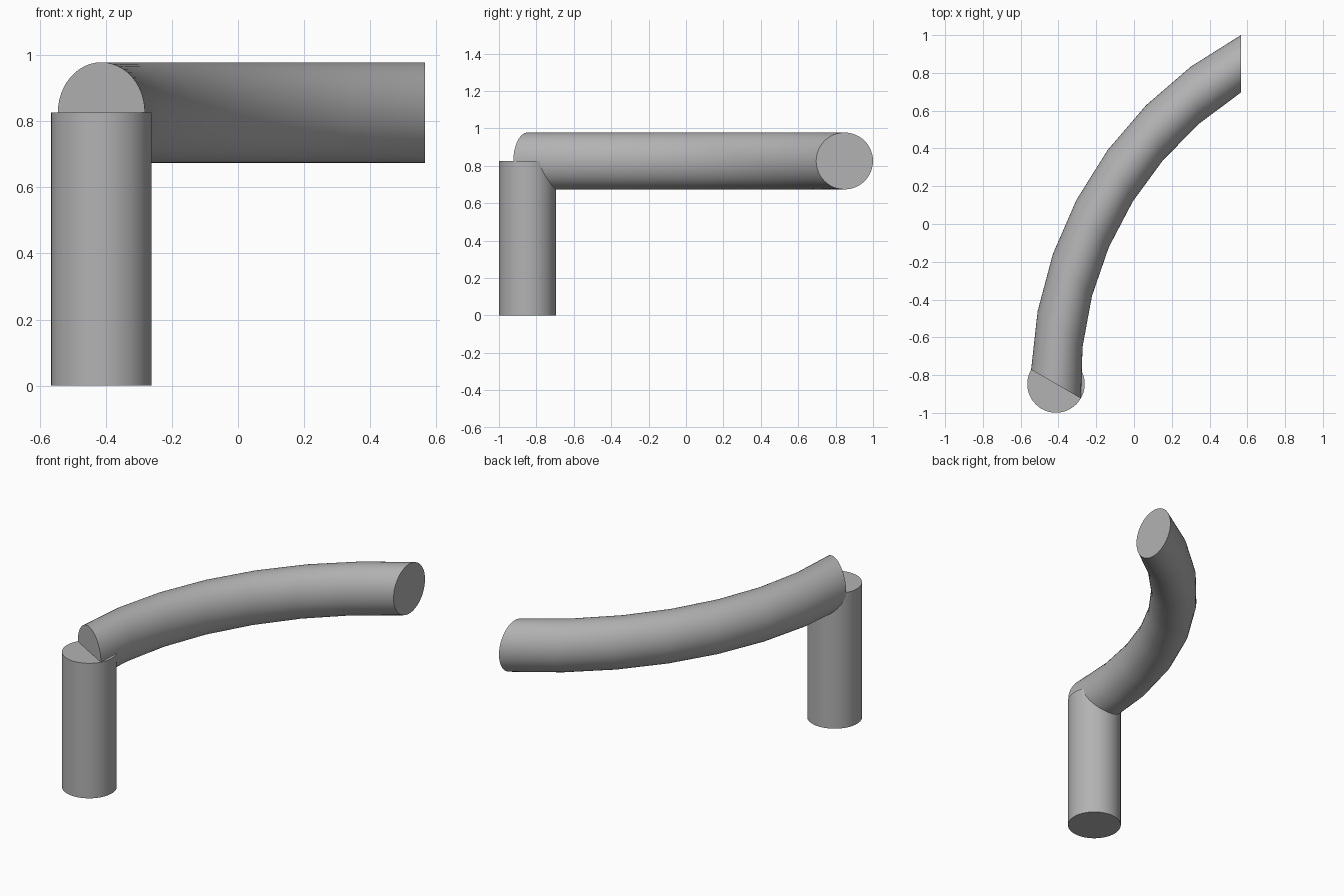
import bpy
import bmesh
from math import radians
from mathutils import Matrix, Vector

cube = bpy.data.objects.get("Cube")
if cube:
    bpy.data.objects.remove(cube, do_unlink=True)

RADIUS = 0.152
SIDES = 48
BENDS = 7
POST_TOP = 0.826
POST_CENTRE = Vector((-0.413, -0.847, 0))
ARC_RADIUS = 1.957

grey = bpy.data.materials.new("plain grey")
grey.use_nodes = True
colour = (0.45, 0.45, 0.45, 1)
grey.diffuse_color = colour
grey.node_tree.nodes["Principled BSDF"].inputs["Base Color"].default_value = colour


def add_object(name, bm):
    """Turn a bmesh into a smooth-shaded grey object with sharp rims."""
    bmesh.ops.recalc_face_normals(bm, faces=bm.faces)
    mesh = bpy.data.meshes.new(name)
    bm.to_mesh(mesh)
    bm.free()
    mesh.materials.append(grey)
    obj = bpy.data.objects.new(name, mesh)
    bpy.context.collection.objects.link(obj)
    bpy.ops.object.select_all(action="DESELECT")
    obj.select_set(True)
    bpy.context.view_layer.objects.active = obj
    bpy.ops.object.shade_smooth_by_angle(angle=radians(30))


# Upright post
bm = bmesh.new()
bmesh.ops.create_cone(
    bm, cap_ends=True, segments=SIDES, radius1=RADIUS, radius2=RADIUS, depth=POST_TOP,
    matrix=Matrix.Translation(POST_CENTRE + Vector((0, 0, POST_TOP / 2))))
add_object("upright_post", bm)

# Curved arm: a slanted circle swept round a sixth of a turn
bm = bmesh.new()
pivot = POST_CENTRE + Vector((ARC_RADIUS, 0, 0))
start = POST_CENTRE + Vector((0, 0, POST_TOP))
slant = Matrix.Rotation(radians(-30), 4, "Z") @ Matrix.Rotation(radians(90), 4, "X")
circle = bmesh.ops.create_circle(
    bm, cap_ends=False, segments=SIDES, radius=RADIUS,
    matrix=Matrix.Translation(start) @ slant)
rim = list({e for v in circle["verts"] for e in v.link_edges})
bm.faces.new(circle["verts"])
swept = bmesh.ops.spin(
    bm, geom=rim, cent=pivot, axis=(0, 0, 1),
    angle=radians(-60), steps=BENDS, use_duplicate=False)
end_edges = [g for g in swept["geom_last"] if isinstance(g, bmesh.types.BMEdge)]
bmesh.ops.contextual_create(bm, geom=end_edges)
add_object("curved_arm", bm)
